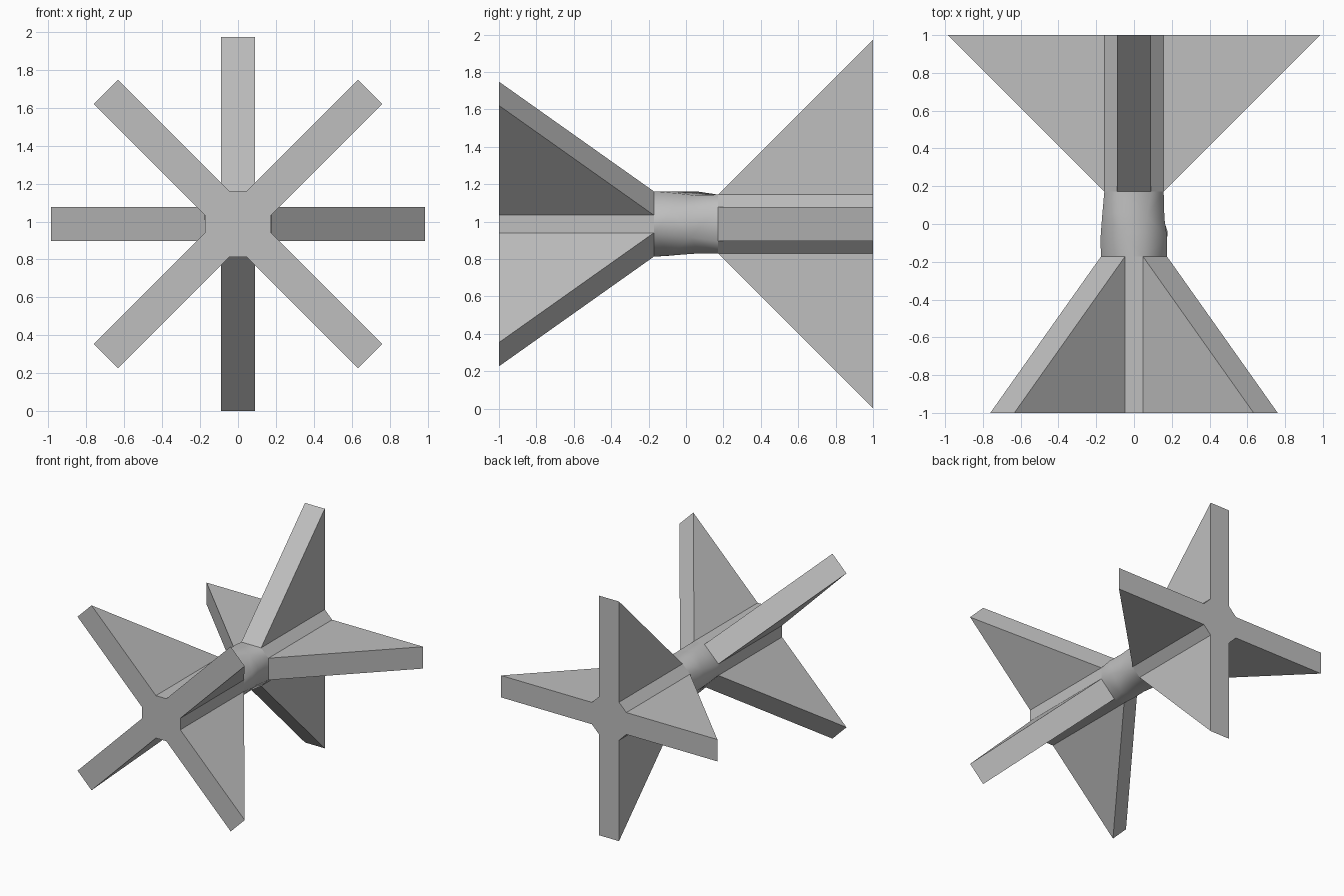
import bpy, bmesh, math, random
from mathutils import Vector

cube = bpy.data.objects.get("Cube")
if cube:
    bpy.data.objects.remove(cube)
random.seed(4)

CENTRE_Z = 0.987   # height of the long axis
REACH = 0.986      # arm tip distance from the axis
HALF = 0.09        # half thickness of an arm
CORE = 0.157       # core distance where an arm starts
INNER = 0.172      # y distance where the core meets the hub

grey = bpy.data.materials.new("light grey")
grey.use_nodes = True
grey.diffuse_color = (0.52, 0.52, 0.52, 1)
grey.node_tree.nodes["Principled BSDF"].inputs["Base Color"].default_value = grey.diffuse_color


def ring(radius, y, turn):
    """Two corner points for each of four arms, in order around the axis."""
    points = []
    for k in range(4):
        a = turn + k * math.pi / 2
        for side in (-HALF, HALF):
            points.append(Vector((radius * math.cos(a) - side * math.sin(a), y,
                                  CENTRE_Z + radius * math.sin(a) + side * math.cos(a))))
    return points


def finish(name, bm):
    bmesh.ops.recalc_face_normals(bm, faces=bm.faces)
    mesh = bpy.data.meshes.new(name)
    bm.to_mesh(mesh)
    bm.free()
    mesh.materials.append(grey)
    obj = bpy.data.objects.new(name, mesh)
    bpy.context.collection.objects.link(obj)
    return obj


def star(name, direction, turn):
    """Octagonal core with four triangular fins and a flat end."""
    bm = bmesh.new()
    inner, outer, tip = ([bm.verts.new(p) for p in ring(r, direction * y, turn)]
                         for r, y in ((CORE, INNER), (CORE, 1), (REACH, 1)))
    for i in range(0, 8, 2):
        j, n = i + 1, (i + 2) % 8
        bm.faces.new((inner[i], inner[j], tip[j], tip[i]))      # sloping edge
        bm.faces.new((inner[i], outer[i], tip[i]))              # fin sides
        bm.faces.new((inner[j], tip[j], outer[j]))
        bm.faces.new((inner[j], inner[n], outer[n], outer[j]))  # core side
        bm.faces.new((outer[i], outer[j], tip[j], tip[i]))      # fin end
    bm.faces.new(outer)                                         # core end
    return finish(name, bm)


star("back_star", 1, 0)
star("front_star", -1, math.pi / 4)

# Lumpy hub twisting one core into the other
back = ring(CORE, INNER, 0)
front = ring(CORE, -INNER, math.pi / 4)
front = front[-1:] + front[:-1]
bm = bmesh.new()
rows = []
for t in (0, 0.36, 0.66, 1):
    row = []
    for a, b in zip(back, front):
        p = a.lerp(b, t)
        if 0 < t < 1:
            s = random.uniform(0.93, 1.07)
            p = Vector((p.x * s, p.y + random.uniform(-0.03, 0.03),
                        CENTRE_Z + (p.z - CENTRE_Z) * s))
        row.append(bm.verts.new(p))
    rows.append(row)
for r, (low, high) in enumerate(zip(rows, rows[1:])):
    for i in range(8):
        n = (i + 1) % 8
        if (i + r) % 2:
            bm.faces.new((low[i], low[n], high[n]))
            bm.faces.new((low[i], high[n], high[i]))
        else:
            bm.faces.new((low[i], low[n], high[i]))
            bm.faces.new((low[n], high[n], high[i]))
hub = finish("twisted_hub", bm)
hub.data.polygons.foreach_set("use_smooth", [True] * len(hub.data.polygons))
